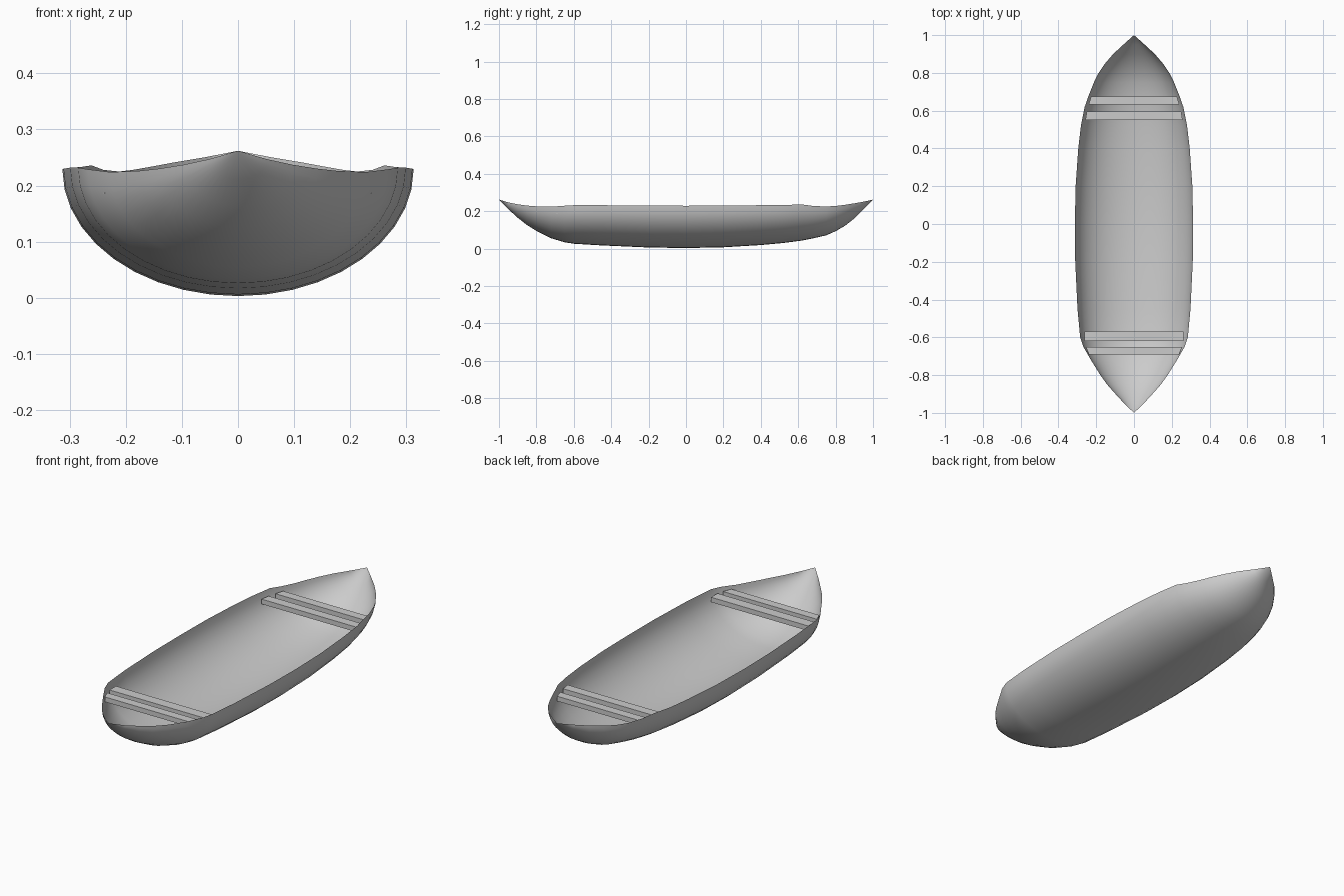
import bpy, bmesh
from math import sin, cos, pi

if "Cube" in bpy.data.objects:
    bpy.data.objects.remove(bpy.data.objects["Cube"])

# hull stations: y, half width, keel height, rim height
STATIONS = [
    (-1.0, 0.0, .262, .262), (-.95, .052, .211, .247), (-.9, .098, .165, .237),
    (-.85, .142, .126, .230), (-.8, .178, .095, .226), (-.72, .228, .055, .224),
    (-.65, .268, .034, .229), (-.6, .285, .026, .232), (-.45, .299, .017, .232),
    (-.2, .311, .006, .230), (0, .313, .003, .229), (.2, .309, .007, .230),
    (.4, .295, .019, .232), (.52, .281, .030, .233), (.62, .261, .043, .236),
    (.68, .240, .055, .228), (.75, .212, .071, .225), (.8, .187, .093, .228),
    (.85, .153, .122, .234), (.9, .110, .161, .242), (.95, .056, .211, .251),
    (1.0, 0.0, .262, .262)]
SEGS = 20


def make_object(name, bm):
    mesh = bpy.data.meshes.new(name)
    bm.to_mesh(mesh)
    bm.free()
    ob = bpy.data.objects.new(name, mesh)
    bpy.context.collection.objects.link(ob)
    return ob


# open hull shell, lofted through half-ellipse sections
bm = bmesh.new()
rings = []
for y, w, keel, rim in STATIONS:
    ring = []
    for i in range(SEGS + 1):
        a = pi * i / SEGS
        ring.append(bm.verts.new((-w * cos(a), y, rim - (rim - keel) * sin(a))))
    rings.append(ring)
for r0, r1 in zip(rings, rings[1:]):
    for i in range(SEGS):
        bm.faces.new((r0[i], r1[i], r1[i + 1], r0[i + 1]))
bmesh.ops.remove_doubles(bm, verts=bm.verts, dist=1e-5)
bmesh.ops.recalc_face_normals(bm, faces=bm.faces)
hull = make_object("hull", bm)
bpy.context.view_layer.objects.active = hull
hull.select_set(True)
bpy.ops.object.shade_smooth_by_angle(angle=0.7)


# seat plank whose ends taper to follow the hull
def plank(name, y0, w0, y1, w1, top=.21, thick=.024):
    bm = bmesh.new()
    bmesh.ops.create_cube(bm, size=2)
    for v in bm.verts:
        y, w = (y0, w0) if v.co.y < 0 else (y1, w1)
        v.co = (w * v.co.x, y, top if v.co.z > 0 else top - thick)
    return make_object(name, bm)


plank("front_seat_outer", -.692, .238, -.65, .255)
plank("front_seat_inner", -.62, .263, -.57, .263)
plank("back_seat_inner", .55, .257, .595, .25)
plank("back_seat_outer", .632, .24, .675, .227)
